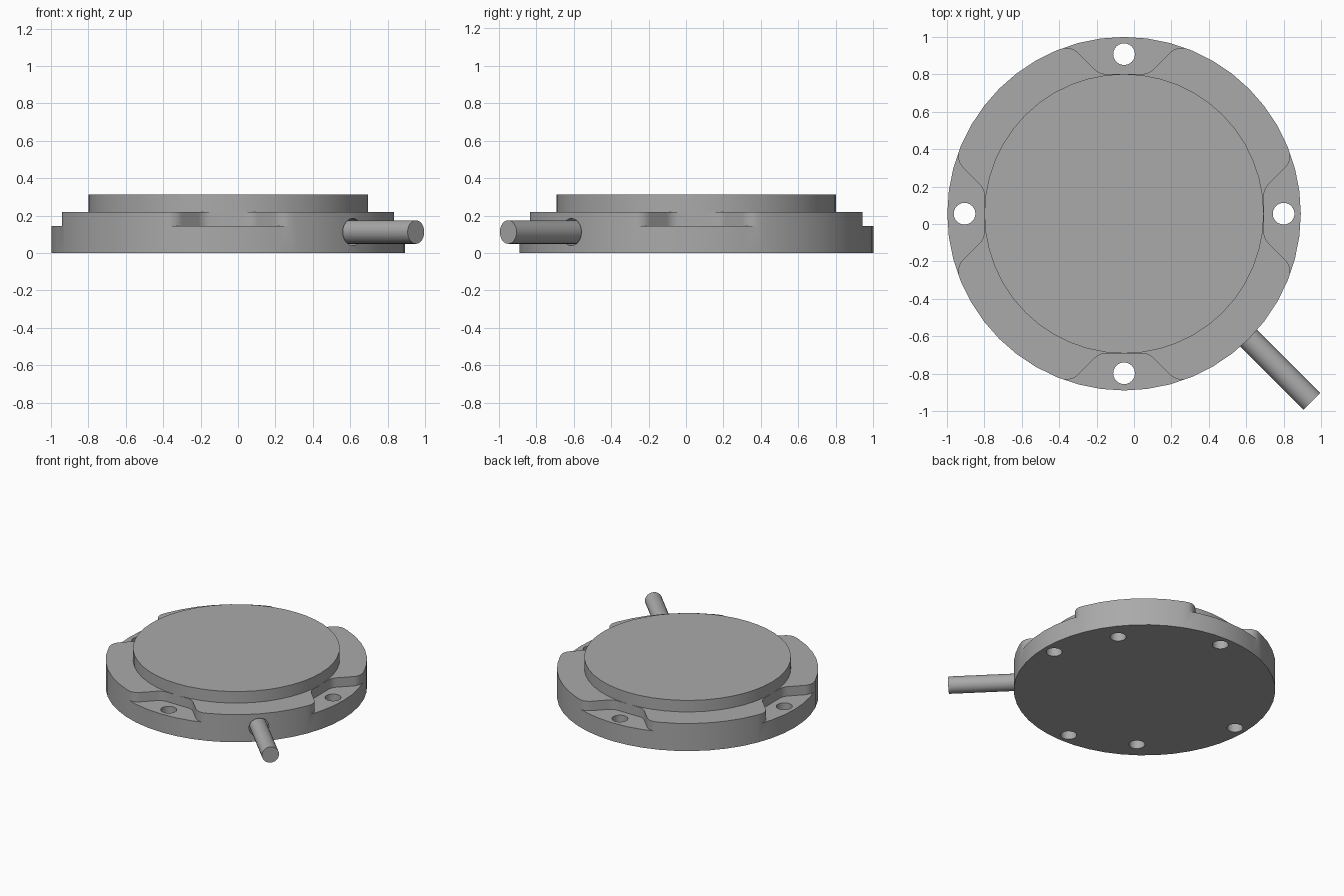
import bpy, bmesh
from math import sin, cos, pi, radians, sqrt
from mathutils import Matrix, Vector

if "Cube" in bpy.data.objects:
    bpy.data.objects.remove(bpy.data.objects["Cube"])

CENTRE = Vector((-0.053, 0.055, 0))
RADIUS, BASE_TOP, TAB_TOP, CAP_TOP = 0.945, 0.145, 0.22, 0.312
ROD_Z = 0.112

grey = bpy.data.materials.new("plain grey")
grey.use_nodes = True
colour = (0.4, 0.4, 0.4, 1)
grey.diffuse_color = colour
grey.node_tree.nodes["Principled BSDF"].inputs["Base Color"].default_value = colour


def prism(name, points, z0, z1, matrix=Matrix()):
    """Extrude a flat outline from z0 to z1, then place it."""
    bm = bmesh.new()
    face = bm.faces.new([bm.verts.new((x, y, z0)) for x, y in points])
    new = bmesh.ops.extrude_face_region(bm, geom=[face])["geom"]
    verts = [v for v in new if isinstance(v, bmesh.types.BMVert)]
    bmesh.ops.translate(bm, verts=verts, vec=(0, 0, z1 - z0))
    bmesh.ops.recalc_face_normals(bm, faces=bm.faces)
    bm.transform(Matrix.Translation(CENTRE) @ matrix)
    mesh = bpy.data.meshes.new(name)
    bm.to_mesh(mesh)
    bm.free()
    mesh.materials.append(grey)
    obj = bpy.data.objects.new(name, mesh)
    bpy.context.collection.objects.link(obj)
    return obj


def arc(x, y, r, start, end, n):
    return [(x + r * cos(radians(start + (end - start) * i / n)),
             y + r * sin(radians(start + (end - start) * i / n))) for i in range(n + 1)]


def circle(r, n):
    return arc(0, 0, r, 0, 360, n)[:-1]


def select(obj):
    bpy.ops.object.select_all(action="DESELECT")
    obj.select_set(True)
    bpy.context.view_layer.objects.active = obj


def cut(target, cutter):
    cutter.hide_render = True
    mod = target.modifiers.new("cut", "BOOLEAN")
    mod.operation, mod.solver, mod.object = "DIFFERENCE", "EXACT", cutter
    select(target)
    bpy.ops.object.modifier_apply(modifier=mod.name)
    bpy.data.objects.remove(cutter)


# Notch outline: flat inner wall, diagonal sides, rounded corners
FILLET, HALF_TAB, WALL = 0.09, 0.435, 0.747
corner = WALL - HALF_TAB * sqrt(2)
inner = arc(corner - FILLET * sin(pi / 8) / cos(pi / 8), WALL + FILLET, FILLET, -90, -45, 5)
across = HALF_TAB - FILLET
along = sqrt((RADIUS - FILLET) ** 2 - across ** 2)
cx, cy = (along - across) / sqrt(2), (along + across) / sqrt(2)
outer = arc(cx, cy, FILLET, 135, 70, 7)
right = inner + outer + [(0.5, 1.1)]
notch = right + [(-x, y) for x, y in reversed(right)]

# Flange with four notches and mounting holes
flange = prism("flange", circle(RADIUS, 48), 0, TAB_TOP)
for i in range(4):
    turn = Matrix.Rotation(i * pi / 2, 4, "Z")
    cut(flange, prism("notch_cutter", notch, BASE_TOP, 0.4, turn))
    shift = turn @ Matrix.Translation((0, 0.853, 0))
    cut(flange, prism("hole_cutter", circle(0.058, 24), -0.1, 0.4, shift))

# Two blind holes underneath
for angle in (36, 234):
    shift = Matrix.Rotation(radians(angle), 4, "Z") @ Matrix.Translation((0.79, 0, 0))
    cut(flange, prism("blind_hole_cutter", circle(0.058, 24), -0.1, 0.1, shift))

# Side socket and the rod in it
aim = (Matrix.Translation((0, 0, ROD_Z)) @ Matrix.Rotation(-pi / 4, 4, "Z")
       @ Matrix.Rotation(pi / 2, 4, "Y"))
cut(flange, prism("socket_cutter", circle(0.073, 24), 0.8, 1.1, aim))
rod = prism("side_rod", circle(0.063, 24), 0.8, 1.42, aim)

# Raised round cap
cap = prism("top_cap", circle(0.747, 48), TAB_TOP, CAP_TOP)

for part in (flange, rod, cap):
    select(part)
    bpy.ops.object.shade_smooth_by_angle(angle=radians(30))
